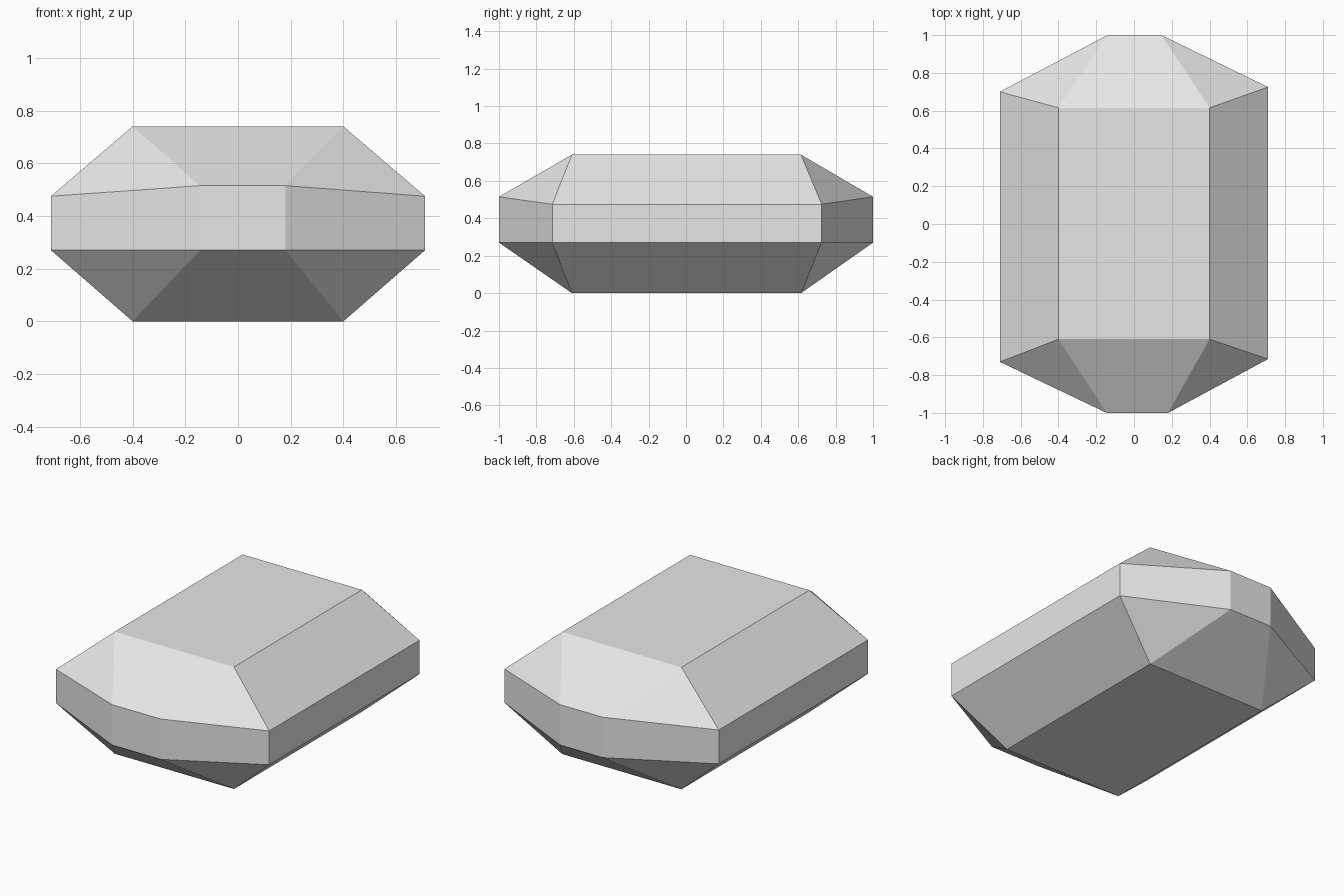
import bpy
import bmesh

default = bpy.data.objects.get("Cube")
if default:
    bpy.data.objects.remove(default, do_unlink=True)

grey = bpy.data.materials.new("plain grey")
colour = (0.8, 0.8, 0.8, 1.0)
grey.use_nodes = True
grey.diffuse_color = colour
grey.node_tree.nodes["Principled BSDF"].inputs["Base Color"].default_value = colour

HEIGHT = 0.74
BELT_LOW = 0.27
BELT_SIDE, BELT_END = 0.475, 0.515   # upper belt edge rises toward the ends

# Flat top and bottom rectangle, and the slightly irregular eight-sided belt
table = [(0.4, -0.61), (0.4, 0.615), (-0.4, 0.615), (-0.4, -0.61)]
belt = [(0.71, -0.715), (0.71, 0.725), (0.145, 1), (-0.14, 1),
        (-0.71, 0.70), (-0.71, -0.73), (-0.145, -1), (0.18, -1)]

bm = bmesh.new()
bottom = [bm.verts.new((x, y, 0)) for x, y in table]
top = [bm.verts.new((x, y, HEIGHT)) for x, y in table]
low = [bm.verts.new((x, y, BELT_LOW)) for x, y in belt]
high = [bm.verts.new((x, y, BELT_END if abs(y) == 1 else BELT_SIDE))
        for x, y in belt]

bm.faces.new(top)
bm.faces.new(bottom[::-1])

# Belt walls, with sloped facets above and below; corners become triangles
count = len(belt)
for i in range(count):
    j = (i + 1) % count
    a, b = ((i + 1) // 2) % 4, ((j + 1) // 2) % 4
    bm.faces.new((low[i], low[j], high[j], high[i]))
    for ring, table_ring in ((high, top), (low, bottom)):
        facet = [ring[i], ring[j], table_ring[b]]
        if a != b:
            facet.append(table_ring[a])
        bm.faces.new(facet)

bmesh.ops.recalc_face_normals(bm, faces=bm.faces)
mesh = bpy.data.meshes.new("faceted_block")
bm.to_mesh(mesh)
bm.free()
mesh.materials.append(grey)
block = bpy.data.objects.new("faceted_block", mesh)
bpy.context.collection.objects.link(block)
